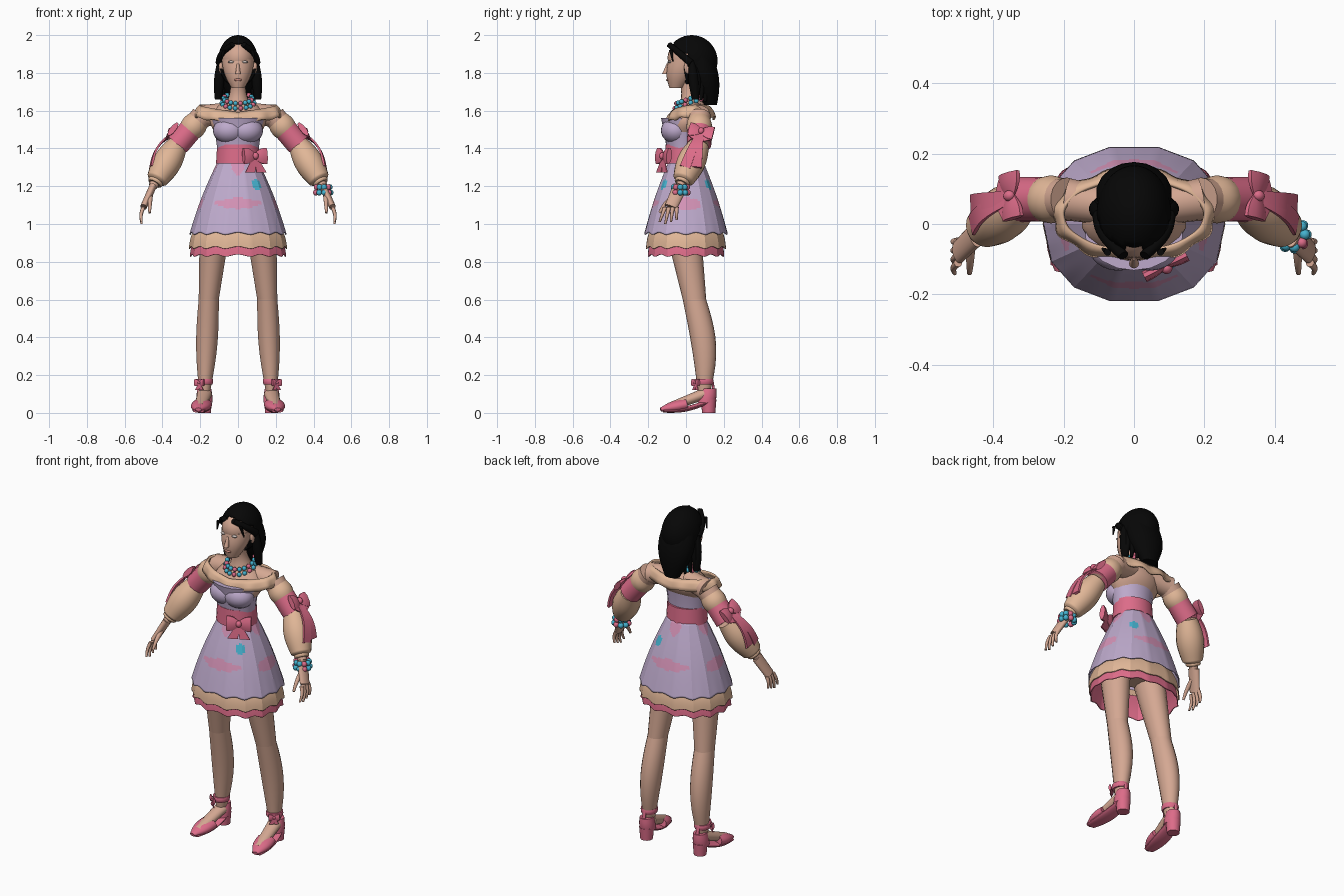
import bpy, bmesh, math
from mathutils import Vector, Matrix

cube = bpy.data.objects.get("Cube")
if cube:
    bpy.data.objects.remove(cube)

X, Y, Z = Matrix.Identity(3)


def material(name, red, green, blue):
    colour = (red, green, blue, 1)
    mat = bpy.data.materials.new(name)
    mat.use_nodes = True
    mat.diffuse_color = colour
    shader = mat.node_tree.nodes["Principled BSDF"]
    shader.inputs["Base Color"].default_value = colour
    shader.inputs["Roughness"].default_value = .8
    return mat


SKIN = material("skin", .66, .39, .29)
HAIR = material("black_hair", .002, .002, .002)
LAVENDER = material("lavender_cloth", .51, .4, .6)
PINK = material("rose_pink", .72, .15, .25)
CREAM = material("peach_cloth", .75, .47, .31)
SOFT = material("soft_pink_print", .66, .29, .47)
BLUE = material("sky_blue", .06, .45, .63)
LIPS = material("lips", .56, .25, .2)
EYES = material("eye_grey", .55, .48, .45)


def make(name, bm, mats, mirror=False, solid=0, angle=40):
    """Turn a bmesh into a shaded object, optionally mirrored or thickened."""
    bmesh.ops.recalc_face_normals(bm, faces=bm.faces)
    mesh = bpy.data.meshes.new(name)
    bm.to_mesh(mesh)
    bm.free()
    ob = bpy.data.objects.new(name, mesh)
    bpy.context.collection.objects.link(ob)
    for mat in (mats if isinstance(mats, list) else [mats]):
        mesh.materials.append(mat)
    bpy.ops.object.select_all(action='DESELECT')
    ob.select_set(True)
    bpy.context.view_layer.objects.active = ob
    bpy.ops.object.shade_smooth_by_angle(angle=math.radians(angle))
    if mirror:
        ob.modifiers.new("mirror", 'MIRROR').use_mirror_merge = False
    if solid:
        ob.modifiers.new("thickness", 'SOLIDIFY').thickness = solid


def skin_rings(bm, rings, cap=True):
    loops = [[bm.verts.new(co) for co in ring] for ring in rings]
    for low, high in zip(loops, loops[1:]):
        for i in range(len(low)):
            bm.faces.new((low[i - 1], low[i], high[i], high[i - 1]))
    if cap:
        bm.faces.new(loops[0])
        bm.faces.new(loops[-1])
    return bm


def swell(start, end, first, last, bulge=0, flat=1, bend=Vector(), sides=18, bm=None):
    """Loft ellipses between two points; radius and path swell in the middle."""
    start, end = Vector(start), Vector(end)
    along = (end - start).normalized()
    if abs(along.z) > .9:
        along = Z
    across = (Z if abs(along.y) > .7 else Y).cross(along).normalized()
    up = along.cross(across) * flat
    rings, steps = [], 10
    for i in range(steps + 1):
        t = i / steps
        hump = math.sin(math.pi * t)
        radius = first + (last - first) * t + bulge * hump
        middle = start.lerp(end, t) + bend * hump
        angles = [(k + .5) * math.tau / sides for k in range(sides)]
        rings.append([middle + (across * math.cos(a) + up * math.sin(a)) * radius for a in angles])
    return skin_rings(bm or bmesh.new(), rings)


def part(name, mat, *shape, mirror=False, **options):
    make(name, swell(*shape, **options), mat, mirror)


def ball(bm, loc, *radii, segments=16):
    matrix = Matrix.Translation(loc) @ Matrix.Diagonal(radii).to_4x4()
    bmesh.ops.create_uvsphere(bm, u_segments=segments, v_segments=segments // 2, radius=1, matrix=matrix)


def ball_part(name, mat, loc, *radii, mirror=False):
    bm = bmesh.new()
    ball(bm, loc, *radii, segments=24)
    make(name, bm, mat, mirror)


def bow(name, loc, out, down, size, tail, mirror=False):
    """Ribbon bow: two pinched loops, a knot and two tails."""
    bm = bmesh.new()
    for side in (-1, 1):
        swell(Vector(), X * side, .25, .68, .14, .35, sides=8, bm=bm)
        swell(Vector(), X * side * .5 - Z * tail, .2, .6, flat=.12, sides=4, bm=bm)
    ball(bm, -Y * .1, .24, .24, .28)
    back = -Vector(out).normalized()
    across = back.cross(-down).normalized()
    turn = Matrix((across, back, across.cross(back))).transposed().to_4x4()
    bm.transform(Matrix.Translation(loc) @ turn @ Matrix.Scale(size, 4))
    make(name, bm, PINK, mirror)


def beads(name, centre, radius, count, size, tilt=0):
    """Two rows of beads in alternating colours around a ring."""
    for odd, mat in enumerate((BLUE, PINK)):
        bm = bmesh.new()
        for k in range(2 * count):
            if (k % 3 == 2) != odd:
                continue
            row, a = k // count, k * math.tau / count
            spread = radius * (1 + .12 * row)
            offset = Vector((math.cos(a), math.sin(a), tilt * math.sin(a))) * spread
            ball(bm, Vector(centre) + offset - Z * row * size * 1.8, size, size, size, segments=10)
        make(name + ("_pink" if odd else "_blue"), bm, mat)


# Head and face
ball_part("cranium", SKIN, (0, .01, 1.88), .087, .108, .095)
part("face", SKIN, (0, -.05, 1.72), (0, 0, 1.87), .035, .087, .012, 1.08)
part("nose", SKIN, (0, -.096, 1.85), (0, -.112, 1.795), .006, .014)
ball_part("lips", LIPS, (0, -.097, 1.763), .022, .008, .007)
ball_part("eyes", EYES, (.036, -.086, 1.858), .017, .011, .007, mirror=True)
ball_part("ears", SKIN, (.09, .01, 1.83), .012, .02, .034, mirror=True)

# Hair: open cap, back fall and loose locks
bm = bmesh.new()
ball(bm, (0, .03, 1.863), .106, .137, .137, segments=40)
centres = [(face, face.calc_center_median()) for face in bm.faces]
gap = [face for face, c in centres if c.z < 1.74 or (c.y < 0 and c.z < 1.955 - 6 * c.x ** 2)]
bmesh.ops.delete(bm, geom=gap, context='FACES')
make("hair_cap", bm, HAIR, solid=.012)
part("hair_back", HAIR, (0, .06, 1.92), (0, .13, 1.63), .09, .045, .038, .75)
bm = bmesh.new()
swell((.03, -.09, 1.95), (.1, .03, 1.85), .015, .02, bend=X * .02, bm=bm)
swell((.095, .03, 1.87), (.105, .05, 1.66), .012, .018, .012, bm=bm)
swell((.075, -.08, 1.92), (.09, -.07, 1.86), .01, .003, bm=bm)
for k in range(5):
    x = .02 + .022 * k
    swell((x * .7, .14 - x, 1.9), (x, .165 - x, 1.63 + x * .3), .012, .008, .008, bend=Y * .015, bm=bm)
make("hair_locks", bm, HAIR, True)

# Neck, shoulders and bodice
SHOULDER, ELBOW, WRIST = Vector((.19, .07, 1.57)), Vector((.32, .07, 1.42)), Vector((.45, -.03, 1.2))
part("neck", SKIN, (0, .04, 1.6), (0, 0, 1.78), .085, .045, -.02)
part("chest", SKIN, (0, -.01, 1.48), (0, .03, 1.63), .12, .1, .04, .65)
part("shoulders", SKIN, (0, .04, 1.6), SHOULDER, .05, .06, mirror=True)
part("bodice", LAVENDER, (0, -.01, 1.31), (0, -.02, 1.56), .105, .14, -.006, .8)
ball_part("bust", LAVENDER, (.045, -.055, 1.495), .088, .078, .07, mirror=True)
part("sash", PINK, (0, -.01, 1.32), (0, -.01, 1.42), .118, .112, flat=.88)

# Draped off-shoulder ruffle
rings = []
for step in range(4):
    ring = []
    for k in range(96):
        a = k * math.tau / 96
        wave = step * .002 * math.sin(11 * a)
        grow = .016 * math.sqrt(step) + wave
        height = 1.605 + .025 * abs(math.cos(a)) + .012 * math.sin(a) - .02 * step + wave
        ring.append(((.205 + grow) * math.cos(a), .025 + (.105 + grow) * math.sin(a), height))
    rings.append(ring)
make("shoulder_ruffle", skin_rings(bmesh.new(), rings, False), CREAM, solid=.01, angle=60)


# Tiered skirt: faceted bells with scalloped hems
def tier(name, mats, top, bottom, waist, hem, depth, rule=None):
    corners, cuts, rows = 14, 8, 40

    def corner(k):
        a = (k + .5) * math.tau / corners - math.pi / 2
        x, y = [math.copysign(abs(v) ** .88, v) for v in (math.cos(a), math.sin(a))]
        return Vector((x, y * depth, 0))

    rings = []
    for row in range(rows + 1):
        t = row / rows
        radius = waist + (hem - waist) * t + .01 * math.sin(math.pi * t)
        ring = []
        for k in range(corners * cuts):
            f = k % cuts / cuts
            flat = corner(k // cuts).lerp(corner(k // cuts + 1), f) * radius
            ring.append(flat + Z * (top + (bottom - top) * t - .006 * t ** 3 * math.cos(f * math.tau)))
        rings.append(ring)
    bm = skin_rings(bmesh.new(), rings, False)
    for face in bm.faces:
        face.material_index = rule(face.calc_center_median()) if rule else 0
    make(name, bm, mats, solid=.005, angle=20)


def print_rule(c):
    if (Vector((c.x, abs(c.y), c.z)) - Vector((.1, .12, 1.21))).length < .028:
        return 2
    wave = math.cos(4 * math.atan2(c.y, c.x))
    reach = -.95 if abs(c.y) > abs(c.x) else .1
    height = .016 + .016 * wave + .006 * math.cos(c.x * 90)
    band = wave > reach and abs(c.z - 1.11) < max(height, .01)
    return int(band or (wave > .2 and c.z > 1.32 - .06 * wave))


tier("skirt", [LAVENDER, SOFT, BLUE], 1.335, .95, .106, .258, .87, print_rule)
tier("middle_tier", CREAM, 1, .875, .215, .26, .83)
tier("bottom_tier", PINK, .96, .833, .21, .255, .81)
bow("sash_bow", (.09, -.12, 1.36), (.45, -.9, .1), -Z, .068, 1.3)

# Necklace and bracelet
beads("necklace", (0, .025, 1.665), .076, 18, .013, .35)
beads("bracelet", WRIST - Z * .005, .036, 9, .016)

# Arms and sleeves
part("upper_arms", SKIN, SHOULDER, ELBOW, .062, .05, mirror=True)
part("forearms", SKIN, ELBOW, WRIST, .05, .024, mirror=True)
upper, lower = [lambda t, a=a, b=b: a.lerp(b, t) for a, b in ((SHOULDER, ELBOW), (ELBOW, WRIST))]
part("sleeve_tops", CREAM, upper(.15), upper(.6), .06, .056, .01, mirror=True)
part("arm_bands", PINK, upper(.5), upper(1), .063, .064, mirror=True)
part("sleeve_puffs", CREAM, lower(0), lower(.82), .054, .058, .02, mirror=True)
part("sleeve_gathers", CREAM, lower(.82), lower(.88), .058, .04, .004, mirror=True)
part("cuffs", CREAM, lower(.87), lower(.94), .04, .036, .004, mirror=True)
bow("arm_bows", (.35, .08, 1.49), (.8, .05, .62), Vector((.58, -.2, -.78)), .066, .9, True)
bm = bmesh.new()
for side in (-1, 1):
    swell((.355, .075, 1.475), (.46, .025 + .03 * side, 1.3), .006, .009, flat=4.5,
          bend=X * .022 + Z * .012, sides=4, bm=bm)
make("arm_ribbons", bm, PINK, True)

# Hands
KNUCKLE = Vector((.5, -.08, 1.09))
bm = bmesh.new()
swell(WRIST, KNUCKLE, .02, .018, flat=1.9, bm=bm)
for k in range(4):
    base = KNUCKLE + Y * (.03 - .02 * k)
    reach = .09 - .01 * abs(k - 2)
    swell(base, base + Vector((.01, -.01 * k, -reach)), .012, .006, bend=X * .008, sides=10, bm=bm)
swell((.465, -.06, 1.15), (.468, -.14, 1.06), .015, .007, bend=-Y * .01, sides=10, bm=bm)
make("hands", bm, SKIN, True)

# Legs and feet
HIP, KNEE, ANKLE = Vector((.12, -.02, 1)), Vector((.155, .045, .6)), Vector((.177, .095, .1))
HEEL = Vector((.178, .12, 0))
part("hips", SKIN, (0, 0, 1.32), (0, 0, .95), .09, .1, .07, .75)
part("thighs", SKIN, HIP, KNEE, .084, .054, flat=1.15, mirror=True)
part("calves", SKIN, KNEE, ANKLE, .054, .027, .016, 1.15, Y * .025, mirror=True)
part("feet", SKIN, ANKLE, (.2, -.09, .03), .04, .03, flat=.75, mirror=True)

# Shoes
part("shoe_toes", PINK, (.19, 0, .045), (.21, -.135, .018), .054, .016, .014, .6, mirror=True)
part("shoe_soles", PINK, (.208, -.12, .01), HEEL + Z * .06, .03, .038, .012, .3, -Z * .014, mirror=True)
part("shoe_heels", PINK, HEEL, HEEL + Z * .07, .035, .041, mirror=True)
part("shoe_heel_cups", PINK, HEEL + Z * .055 - Y * .012, HEEL + Z * .13, .043, .036, .003, 1.12, mirror=True)
part("shoe_back_straps", PINK, (.178, .148, .11), (.178, .14, .17), .012, .01, flat=.6, mirror=True)
part("ankle_straps", PINK, ANKLE + Z * .05, ANKLE + Z * .08, .042, .044, .003, 1.1, mirror=True)
bow("ankle_bows", (.205, .05, .16), (.6, -.8, 0), -Z, .03, 1.3, True)
